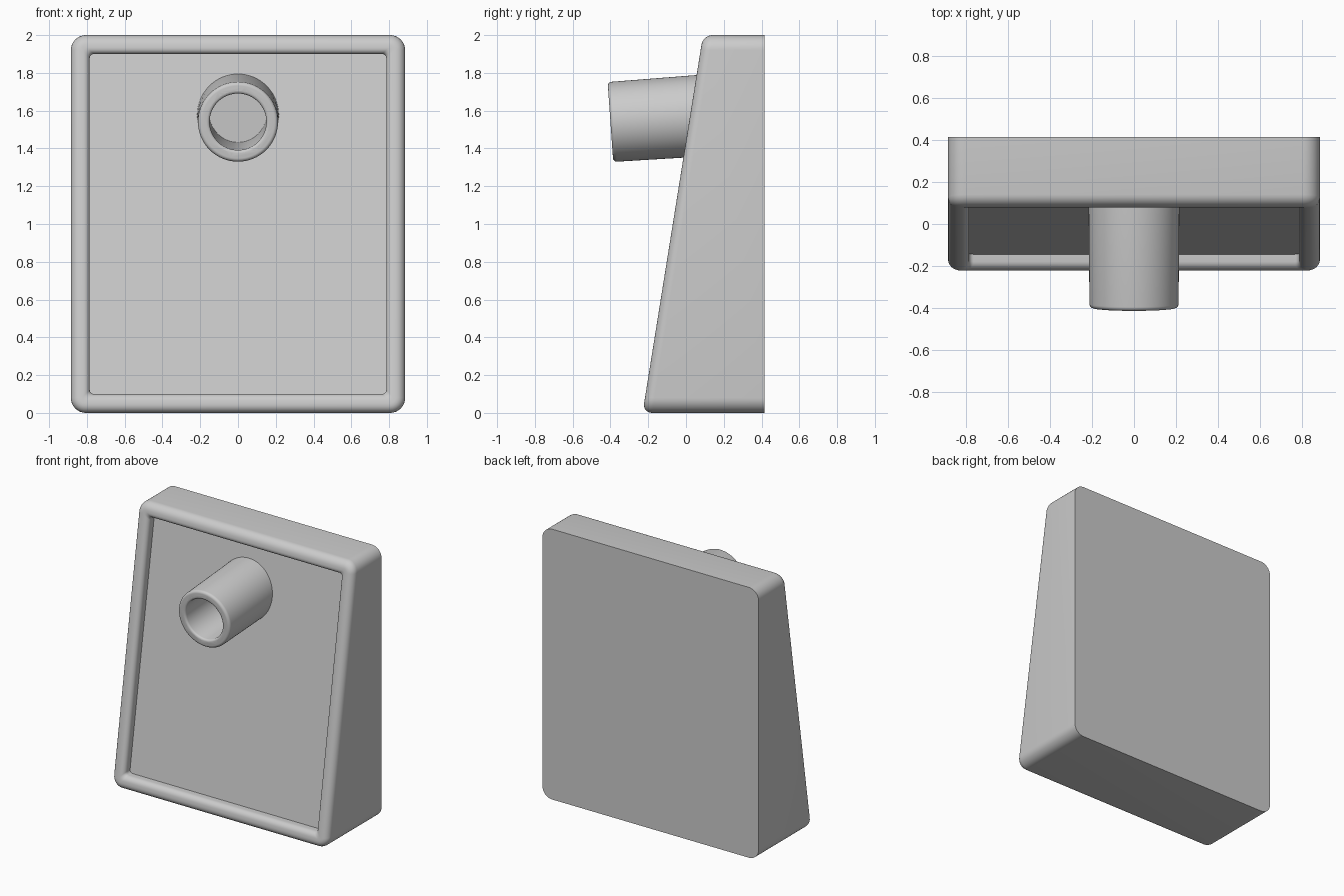
import bpy, bmesh
from math import sin, cos, pi, radians
from mathutils import Vector

if "Cube" in bpy.data.objects:
    bpy.data.objects.remove(bpy.data.objects["Cube"])


def loft(name, loops):
    """Solid skinned through equal-length closed loops, capped at both ends."""
    bm = bmesh.new()
    rings = [[bm.verts.new(p) for p in loop] for loop in loops]
    n = len(rings[0])
    for a, b in zip(rings, rings[1:]):
        for i in range(n):
            j = (i + 1) % n
            bm.faces.new((a[i], a[j], b[j], b[i]))
    bm.faces.new(rings[0])
    bm.faces.new(rings[-1])
    bmesh.ops.recalc_face_normals(bm, faces=bm.faces)
    mesh = bpy.data.meshes.new(name)
    bm.to_mesh(mesh)
    bm.free()
    ob = bpy.data.objects.new(name, mesh)
    bpy.context.collection.objects.link(ob)
    return ob


def rounded_rect(inset, depth, back=None):
    """Rounded rectangle lying on the sloped front (or on the upright back)."""
    r = max(0.08 - inset, 0.022)
    w, h = 0.885 - inset - r, 1.0 - inset - r
    pts = []
    for q, (sx, sz) in enumerate(((1, 1), (-1, 1), (-1, -1), (1, -1))):
        for k in range(9):
            a = (q + k / 8) * pi / 2
            x, z = sx * w + r * cos(a), 1 + sz * h + r * sin(a)
            y = back if back is not None else -0.23 + 0.16 * z + depth
            pts.append((x, y, z))
    return pts


def turned(name, profile, steps=64):
    """Round solid from (radius, distance behind the tip) along the spout axis."""
    axis = Vector((0, cos(radians(4)), sin(radians(4))))
    rot = axis.to_track_quat('Z', 'Y')
    tip = Vector((0, -0.40, 1.54))
    return loft(name, [[tip + rot @ Vector((r * cos(2 * pi * i / steps),
                                            r * sin(2 * pi * i / steps), t))
                        for i in range(steps)] for r, t in profile])


def arc(r, n=6):
    """Quarter-round samples as (across, down) pairs."""
    return [(r * (1 - cos(i / n * pi / 2)), r * (1 - sin(i / n * pi / 2)))
            for i in range(n + 1)]


# wedge body with rounded rim and recessed front panel
loops = [rounded_rect(0, 0, back=0.415)]
loops += [rounded_rect(s, d) for s, d in arc(0.05)]
loops += [rounded_rect(0.1 - s, d) for s, d in reversed(arc(0.035))]
loops.append(rounded_rect(0.1, 0.07))
body = loft("wedge_body", loops)

# spout with rounded tip, and its bore with eased mouth
spout = turned("spout", [(0.212 - s, d) for s, d in reversed(arc(0.02))] + [(0.217, 0.58)])
bore = turned("bore_cutter", [(0.165, -0.05), (0.165, 0)]
              + [(0.15 + s, d) for s, d in reversed(arc(0.015, 4))][1:] + [(0.15, 0.6)])

# join the spout to the body and drill it
bpy.context.view_layer.objects.active = body
for tool, op in ((spout, 'UNION'), (bore, 'DIFFERENCE')):
    tool.hide_render = True
    mod = body.modifiers.new(tool.name, 'BOOLEAN')
    mod.operation, mod.object, mod.solver = op, tool, 'EXACT'
    bpy.ops.object.modifier_apply(modifier=mod.name)
    bpy.data.objects.remove(tool)

body.select_set(True)
bpy.ops.object.shade_smooth_by_angle(angle=radians(32))
